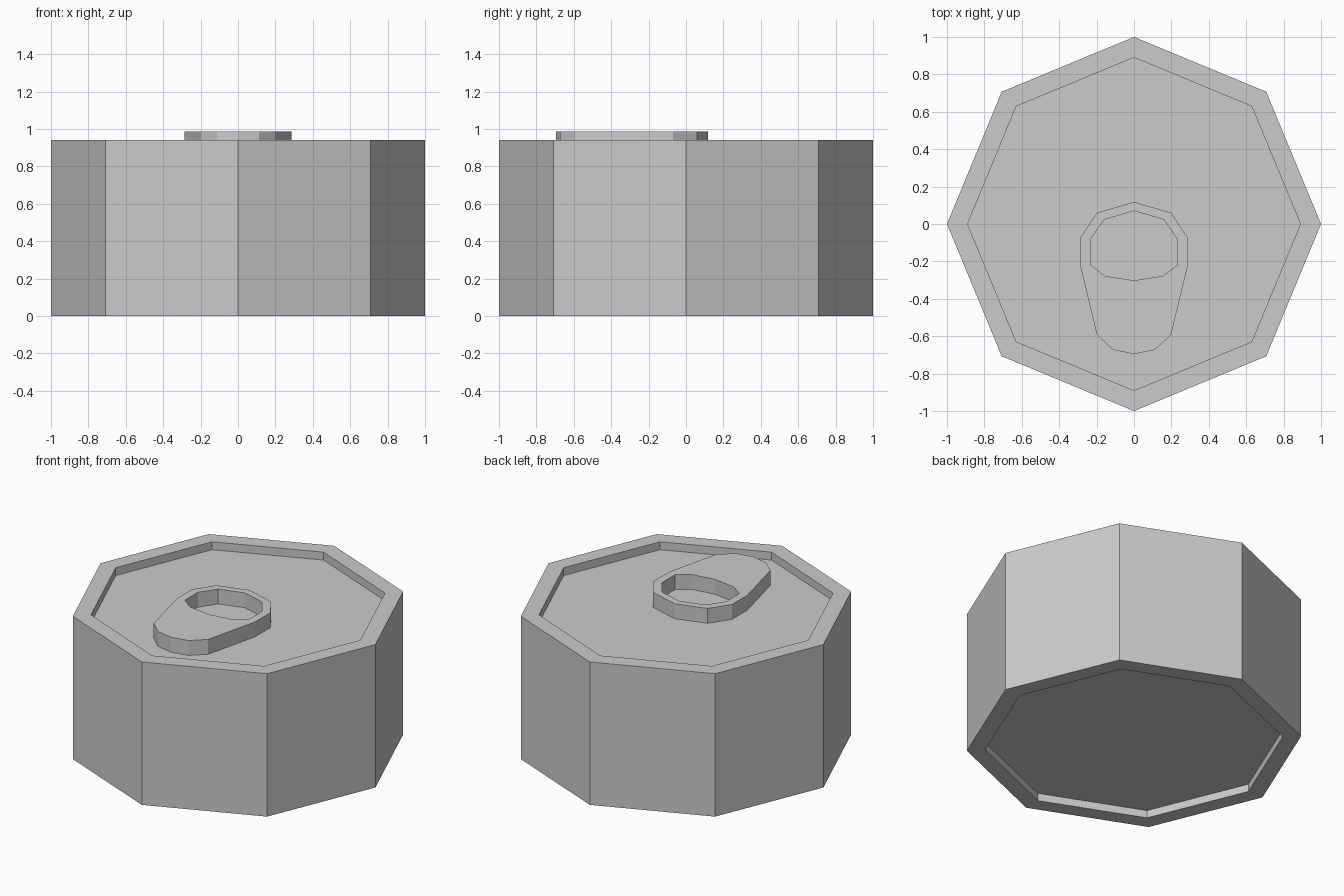
import bpy, bmesh, math

if "Cube" in bpy.data.objects:
    bpy.data.objects.remove(bpy.data.objects["Cube"])

SIDES = 8


def finish(bm, name):
    bmesh.ops.recalc_face_normals(bm, faces=bm.faces)
    mesh = bpy.data.meshes.new(name)
    bm.to_mesh(mesh)
    bm.free()
    obj = bpy.data.objects.new(name, mesh)
    bpy.context.collection.objects.link(obj)
    return obj


def lathe(name, profile):
    bm = bmesh.new()
    rings = [[bm.verts.new((r * math.cos(2 * math.pi * i / SIDES),
                            r * math.sin(2 * math.pi * i / SIDES), z))
              for i in range(SIDES)] for r, z in profile]
    for a, b in zip(rings, rings[1:]):
        for i in range(SIDES):
            j = (i + 1) % SIDES
            bm.faces.new((a[i], a[j], b[j], b[i]))
    bm.faces.new(rings[0])
    bm.faces.new(rings[-1])
    return finish(bm, name)


def mirrored(half):
    # first and last points lie on the centre line
    return half + [(-x, y) for x, y in half[-2:0:-1]]


def plate(name, loops, z0, z1):
    bm = bmesh.new()
    for loop in loops:
        vs = [bm.verts.new((x, y, z0)) for x, y in loop]
        for a, b in zip(vs, vs[1:] + vs[:1]):
            bm.edges.new((a, b))
    bmesh.ops.triangle_fill(bm, edges=bm.edges[:], use_beauty=True)
    ext = bmesh.ops.extrude_face_region(bm, geom=bm.faces[:], use_keep_orig=True)
    for v in ext["geom"]:
        if isinstance(v, bmesh.types.BMVert):
            v.co.z = z1
    return finish(bm, name)


# Can body with recessed base and lid
lathe("can_body", [(0.89, 0.05), (0.89, 0), (1, 0),
                   (1, 0.94), (0.89, 0.94), (0.89, 0.888)])

# Pull tab with finger hole
outer = mirrored([(0, 0.118), (0.198, 0.06), (0.286, -0.07), (0.286, -0.23),
                  (0.198, -0.593), (0.112, -0.673), (0, -0.695)])
hole = mirrored([(0, 0.07), (0.16, 0.023), (0.233, -0.083), (0.233, -0.219),
                 (0.155, -0.278), (0, -0.302)])
plate("pull_tab", [outer, hole], 0.888, 0.986)
